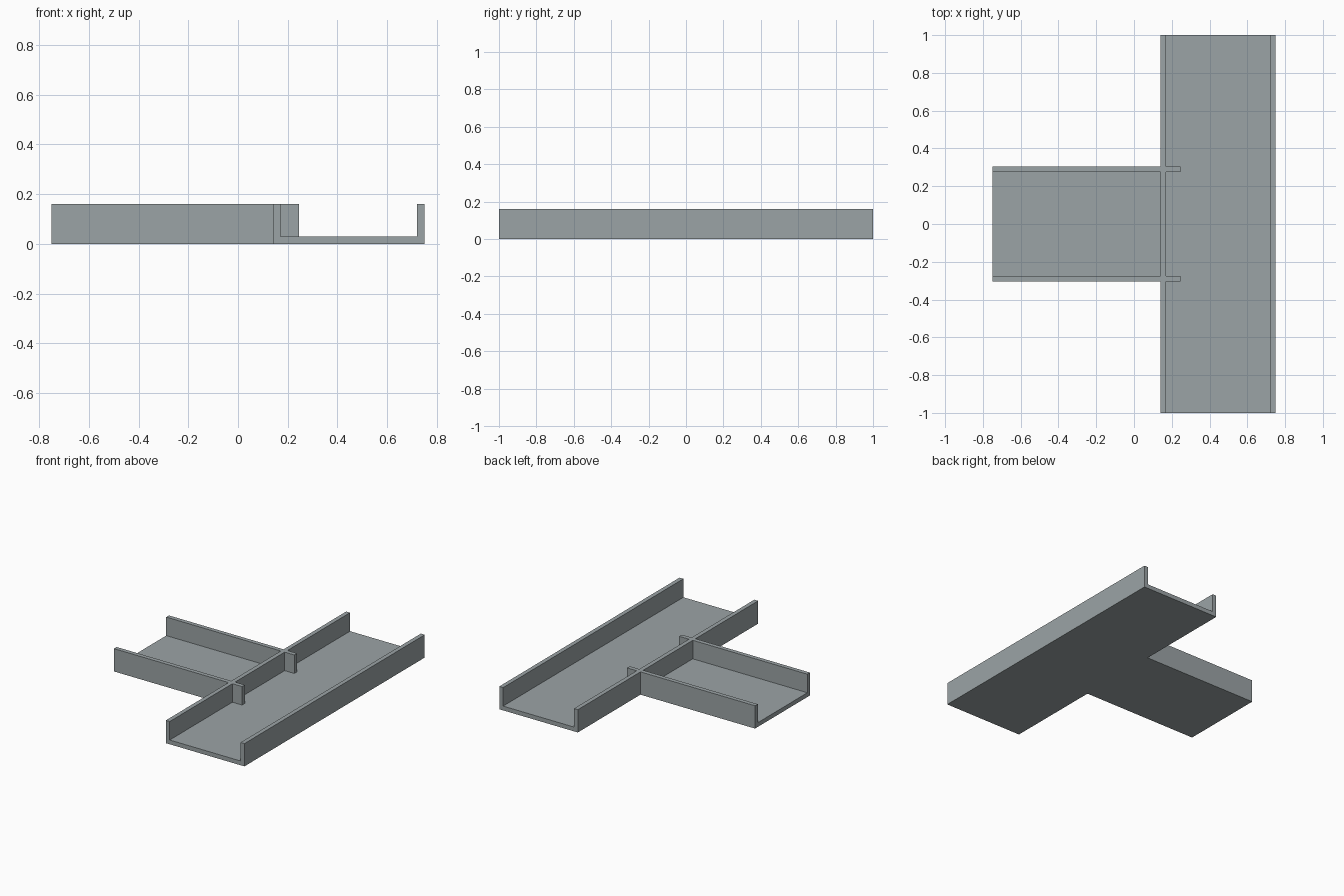
import bpy
from mathutils import Matrix, Vector

cube = bpy.data.objects.get("Cube")
if cube:
    bpy.data.objects.remove(cube, do_unlink=True)

WIDTH, HEIGHT, WALL = 0.61, 0.16, 0.03
MAIN_X = 0.445                      # centre line of the long channel
JOINT_X = MAIN_X - WIDTH / 2        # outer face of its near wall
BRANCH_END, STUB_END = -0.75, 0.245

grey = bpy.data.materials.new("steel grey")
grey.use_nodes = True
colour = (0.33, 0.37, 0.38, 1)
grey.diffuse_color = colour
grey.node_tree.nodes["Principled BSDF"].inputs["Base Color"].default_value = colour


def extrude_profile(name, profile, start, end, matrix):
    """Extrude a closed (across, up) profile along local y."""
    n = len(profile)
    verts = [(a, y, z) for y in (start, end) for a, z in profile]
    faces = [(i, n + i, n + (i + 1) % n, (i + 1) % n) for i in range(n)]
    faces += [tuple(range(n)), tuple(reversed(range(n, 2 * n)))]
    mesh = bpy.data.meshes.new(name)
    mesh.from_pydata(verts, [], faces)
    mesh.transform(matrix)
    mesh.materials.append(grey)
    obj = bpy.data.objects.new(name, mesh)
    bpy.context.collection.objects.link(obj)
    return obj


# U-shaped section shared by both channels
half, inner = WIDTH / 2, WIDTH / 2 - WALL
channel = [(-half, 0), (half, 0), (half, HEIGHT), (inner, HEIGHT),
           (inner, WALL), (-inner, WALL), (-inner, HEIGHT), (-half, HEIGHT)]

# Long channel along y, branch channel along x
extrude_profile("main_channel", channel, -1, 1, Matrix.Translation((MAIN_X, 0, 0)))
turn = Matrix.Rotation(-1.5707963, 4, Vector((0, 0, 1)))
extrude_profile("branch_channel", channel, BRANCH_END, JOINT_X, turn)

# Branch walls reach a little way into the long channel
for side, name in ((-1, "front_wall_stub"), (1, "back_wall_stub")):
    a, b = sorted((-side * half, -side * inner))
    stub = [(a, WALL), (b, WALL), (b, HEIGHT), (a, HEIGHT)]
    extrude_profile(name, stub, JOINT_X + WALL, STUB_END, turn)
